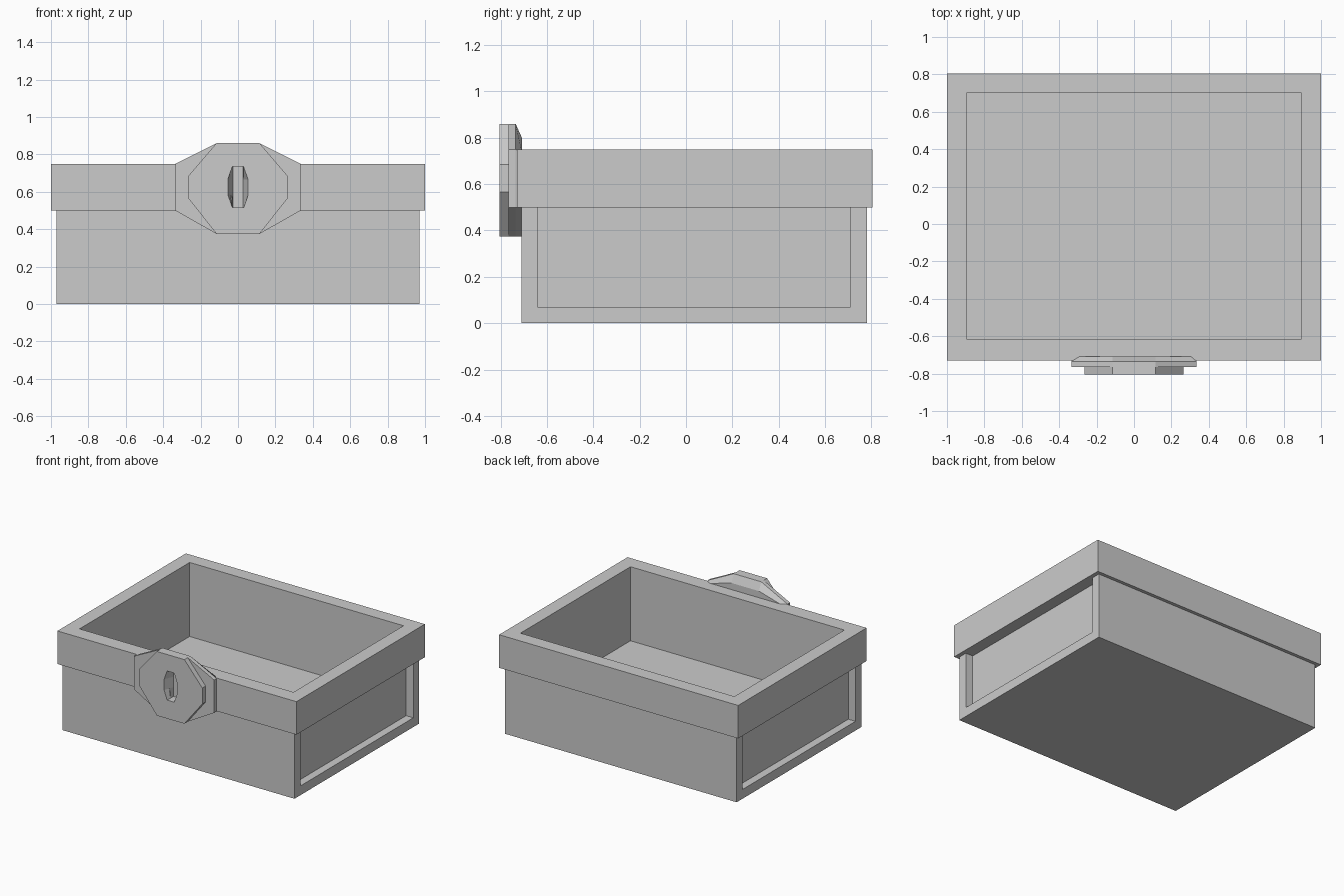
import bpy, bmesh

old = bpy.data.objects.get("Cube")
if old:
    bpy.data.objects.remove(old, do_unlink=True)

grey = bpy.data.materials.new("plain grey")
grey.use_nodes = True
colour = (0.6, 0.6, 0.6, 1)
grey.diffuse_color = colour
grey.node_tree.nodes["Principled BSDF"].inputs["Base Color"].default_value = colour


def loft(name, rings):
    """Closed solid through rings of equal length."""
    bm = bmesh.new()
    loops = [[bm.verts.new(p) for p in ring] for ring in rings]
    n = len(loops[0])
    for a, b in zip(loops, loops[1:]):
        for i in range(n):
            j = (i + 1) % n
            bm.faces.new((a[i], a[j], b[j], b[i]))
    bm.faces.new(loops[0])
    bm.faces.new(loops[-1])
    bmesh.ops.recalc_face_normals(bm, faces=bm.faces)
    mesh = bpy.data.meshes.new(name)
    bm.to_mesh(mesh)
    bm.free()
    mesh.materials.append(grey)
    obj = bpy.data.objects.new(name, mesh)
    bpy.context.collection.objects.link(obj)
    return obj


def box(name, x, y, z):
    plan = [(x[0], y[0]), (x[1], y[0]), (x[1], y[1]), (x[0], y[1])]
    return loft(name, [[(px, py, h) for px, py in plan] for h in z])


def outline(points, y):
    """Mirror right-hand (x, z) points, listed top to bottom, into a ring."""
    right = [(x, y, z) for x, z in points]
    return right + [(-x, y, z) for x, z in reversed(points)]


def cut(target, cutter):
    bpy.context.view_layer.objects.active = target
    mod = target.modifiers.new("cut", "BOOLEAN")
    mod.operation = "DIFFERENCE"
    mod.solver = "EXACT"
    mod.object = cutter
    bpy.ops.object.modifier_apply(modifier=mod.name)


# Drawer-like body and the wider rim on top
body = box("box_body", (-0.97, 0.97), (-0.71, 0.78), (0, 0.5))
rim = box("box_rim", (-1, 1), (-0.73, 0.805), (0.5, 0.75))

# Open inside
cavity = box("cavity_cutter", (-0.895, 0.895), (-0.615, 0.7), (0.19, 1))
cutters = [cavity]
for part in (body, rim):
    cut(part, cavity)

# Recessed panel on each side, open up to the rim
for side in (-1, 1):
    panel = box("panel_cutter", sorted((side * 0.91, side * 1.1)), (-0.64, 0.71), (0.07, 0.6))
    cut(body, panel)
    cutters.append(panel)

# Latch: backing plate, with its top sloping away behind
plate_shape = [(0.115, 0.86), (0.335, 0.75), (0.335, 0.5), (0.115, 0.375)]
plate_back = [(0.115, 0.8), (0.325, 0.74), (0.325, 0.5), (0.115, 0.375)]
plate = loft("latch_plate", [outline(plate_shape, -0.765), outline(plate_shape, -0.735),
                             outline(plate_back, -0.708)])

# Latch: raised octagon in front
front_shape = [(0.115, 0.86), (0.265, 0.685), (0.265, 0.565), (0.115, 0.375)]
face = loft("latch_face", [outline(front_shape, -0.805), outline(front_shape, -0.765)])

# Tapered keyhole slot through both layers
slot_front = [(0.03, 0.735), (0.055, 0.665), (0.055, 0.585), (0.03, 0.515)]
slot_back = [(0.028, 0.735), (0.028, 0.665), (0.028, 0.585), (0.028, 0.515)]
slot = loft("slot_cutter", [outline(slot_front, -0.806), outline(slot_back, -0.731)])
cutters.append(slot)
for part in (plate, face):
    cut(part, slot)

for c in cutters:
    bpy.data.objects.remove(c, do_unlink=True)
